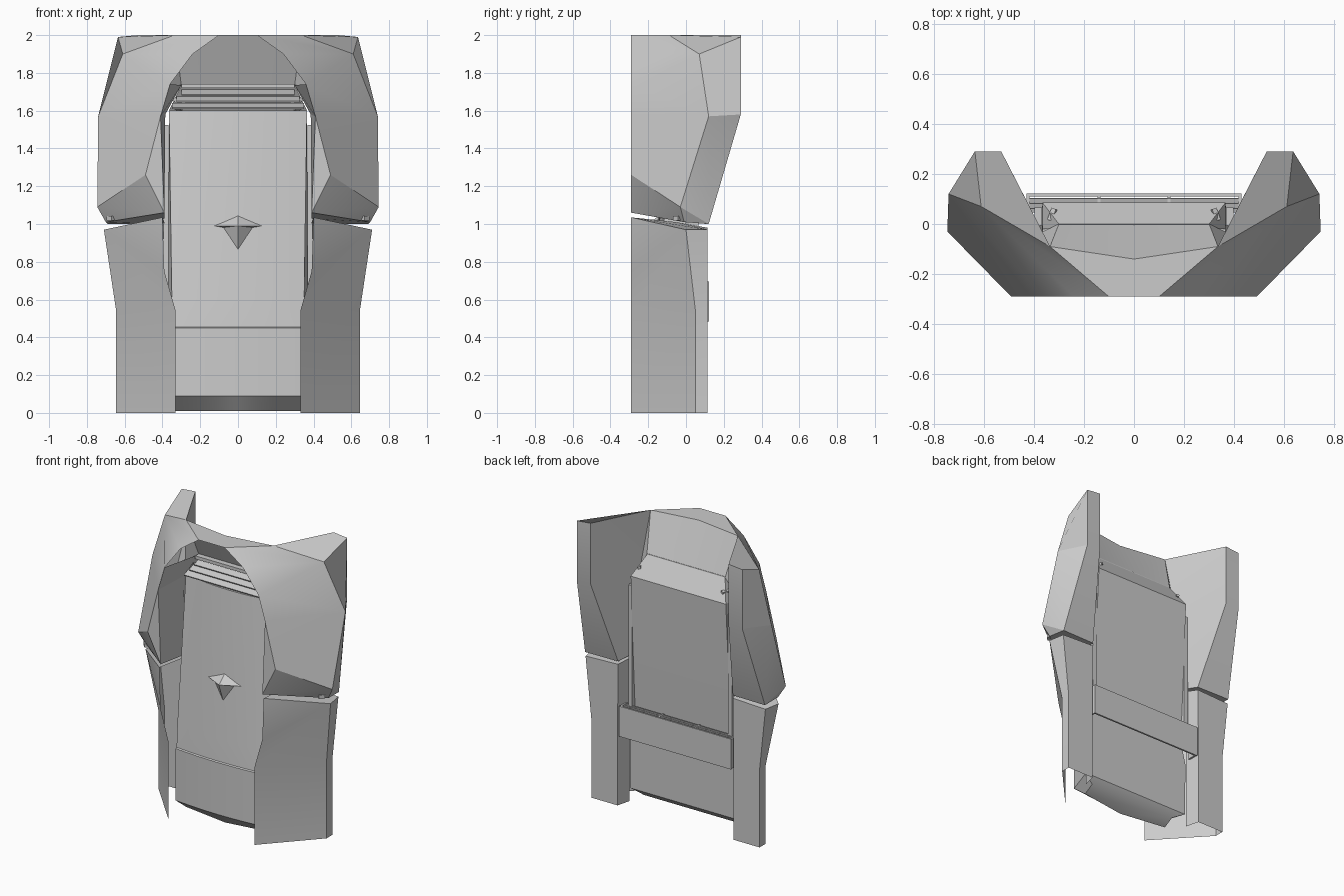
import bpy, bmesh, math
from mathutils import Matrix

if "Cube" in bpy.data.objects:
    bpy.data.objects.remove(bpy.data.objects["Cube"])


def finish(name, bm, mirror=False, angle=30):
    """Turn a bmesh into an object, optionally mirrored over x = 0."""
    if mirror:
        geo = bm.verts[:] + bm.edges[:] + bm.faces[:]
        dup = bmesh.ops.duplicate(bm, geom=geo)["geom"]
        vs = [g for g in dup if isinstance(g, bmesh.types.BMVert)]
        bmesh.ops.scale(bm, vec=(-1, 1, 1), verts=vs)
        bmesh.ops.remove_doubles(bm, verts=bm.verts[:], dist=1e-4)
    bmesh.ops.recalc_face_normals(bm, faces=bm.faces[:])
    me = bpy.data.meshes.new(name)
    bm.to_mesh(me)
    bm.free()
    ob = bpy.data.objects.new(name, me)
    bpy.context.collection.objects.link(ob)
    bpy.ops.object.select_all(action='DESELECT')
    ob.select_set(True)
    bpy.context.view_layer.objects.active = ob
    bpy.ops.object.shade_smooth_by_angle(angle=math.radians(angle))
    return ob


def shell(name, points, faces, mirror=True):
    """Faceted shell: points keyed by letter, each face is a word of letters."""
    bm = bmesh.new()
    v = {k: bm.verts.new(p) for k, p in points.items()}
    for word in faces.split():
        bm.faces.new([v[c] for c in word])
    return finish(name, bm, mirror, 20)


def boxes(name, items, mirror=False):
    """Several boxes in one object: (centre, size, x tilt, z turn)."""
    bm = bmesh.new()
    for c, s, tilt, turn in items:
        m = (Matrix.Translation(c) @ Matrix.Rotation(turn, 4, 'Z')
             @ Matrix.Rotation(tilt, 4, 'X') @ Matrix.Diagonal((*s, 1)))
        bmesh.ops.create_cube(bm, size=1, matrix=m)
    return finish(name, bm, mirror)


# Upper hood: shoulders, rear posts, roof, cuffs, inner walls and collar
hood = {
    'A': (.635, .29, 1.99), 'a': (.53, .29, 2.0), 'B': (.635, .29, 1.58), 'b': (.53, .29, 1.58),
    'C': (.74, .12, 1.57), 'E': (.61, .07, 1.9), 'K': (.335, -.09, 2.0), 'M': (0, -.14, 2.0),
    'm': (0, -.29, 2.0), 'F': (.1, -.29, 2.0), 'N': (.24, -.29, 1.9), 'G': (.36, -.29, 1.74),
    'H': (.41, -.29, 1.57), 'D': (.49, -.29, 1.26), 'P': (.745, -.03, 1.09),
    'U': (.39, -.29, 1.06), 'W': (.70, -.01, 1.01), 'V': (.69, .12, 1.0),
    'w': (.44, .115, 1.0), 'X': (.39, -.05, 1.03), 'Y': (.385, -.04, 1.58),
    'Z': (.30, .0, 1.735), 'R': (0, .0, 1.735),
}
shell("upper_hood", hood,
      "AaKE EKF KMmF EFN ENG EGC GHC HDC DPC AECB CVB CPV DUP UWP PWV "
      "AabB BbwV abY aYK YZK bwXY UDH UHYX HGZY KZRM UXwVW")

# Legs: angled front panel, narrow outer edge, rear and inner faces
leg = {
    'a': (.33, -.29, 0), 'b': (.645, .05, 0), 'c': (.645, .115, 0), 'd': (.445, .115, 0),
    'e': (.33, -.29, .54), 'f': (.645, .05, .54), 'g': (.645, .115, .54), 'h': (.445, .115, .54),
    'q': (.39, -.29, .75), 'p': (.71, 0, .97), 'r': (.69, .115, .97), 's': (.44, .115, .98),
    't': (.40, -.29, 1.035), 'i': (.42, .02, 0), 'j': (.42, .02, .54), 'k': (.39, -.05, 1.01),
}
shell("legs", leg, "abfe bcgf cdhg efpq qpt fgrp ghsr prskt dijh hjks")

# Central body: curved front, tapered back
sections = [  # z, front half width, front edge y, front middle y, back half width, back y
    (.01, .335, -.09, -.14, .335, -.02), (.09, .345, -.19, -.21, .415, .015),
    (.45, .345, -.19, -.21, .415, .02), (.455, .345, -.18, -.20, .415, .02),
    (.6, .35, -.165, -.19, .37, .03), (1.6, .365, -.05, -.09, .365, .085),
]
bm = bmesh.new()
n, rings = 16, []
for z, w, ye, ym, wb, yb in sections:
    ring = []
    for i in range(n + 1):
        t = 2 * i / n - 1
        bend = abs(t) if z < .05 else t * t
        ring.append(bm.verts.new((w * t, ym + (ye - ym) * bend, z)))
    zb = max(z, .05)
    ring += [bm.verts.new((wb, yb, zb)), bm.verts.new((-wb, yb, zb))]
    rings.append(ring)
for lo, hi in zip(rings, rings[1:]):
    for i in range(len(lo)):
        j = (i + 1) % len(lo)
        bm.faces.new((lo[i], lo[j], hi[j], hi[i]))
bm.faces.new(rings[-1])
bm.faces.new(rings[0])
finish("body", bm)

# Sloping rear cover above the body
shell("top_cover", {'a': (.365, .085, 1.6), 'b': (.30, .0, 1.735), 'c': (0, .0, 1.735),
                    'd': (0, .085, 1.6), 'e': (.365, -.02, 1.6), 'f': (.30, -.02, 1.735)},
      "abcd aefb")

# Top rail and slats over the body
boxes("top_rail", [((0, -.02, 1.73), (.6, .04, .022), 0, 0)])
boxes("top_slats", [((0, -.06 + .02 * i, 1.625 + .035 * i), (.70 - .05 * i, .07, .008), .35, 0)
                    for i in range(3)])

# Curved corner louvres beside the slats
louvres = []
for i in range(5):
    a = math.radians(110 + 30 * i)
    louvres.append(((.34 + .04 * math.cos(a), .04 * math.sin(a), 1.66 - .012 * i),
                    (.05, .02, .015), .4, a))
boxes("corner_louvres", louvres, mirror=True)

# Side rails along the body
boxes("side_rails", [((.382, .03, 1.1), (.03, .07, .85), 0, 0)], mirror=True)

# Rear vent box with three bays of slats, open underneath
vent = [((0, .115, .59), (.86, .012, .21), 0, 0)]
vent += [((x, .08, .59), (.012, .07, .205), 0, 0) for x in (-.424, .424)]
vent += [((x, .08, .67), (.012, .07, .04), 0, 0) for x in (-.14, .14)]
vent += [((0, y, .685), (.84, .018, .006), .3, 0) for y in (.055, .075, .095)]
boxes("rear_vent", vent)

# Winged diamond ornament with a lower fin on the chest
shell("chest_ornament",
      {'l': (.18, -.12, .99), 't': (0, -.125, 1.06), 'b': (0, -.15, .83),
       'f': (0, -.21, .99), 'g': (.09, -.14, .98)}, "ltf lgf gfb", mirror=True)

# Small studs on the cuffs
boxes("cuff_studs", [((.672, -.045, 1.03), (.04, .03, .025), 0, .8)], mirror=True)
